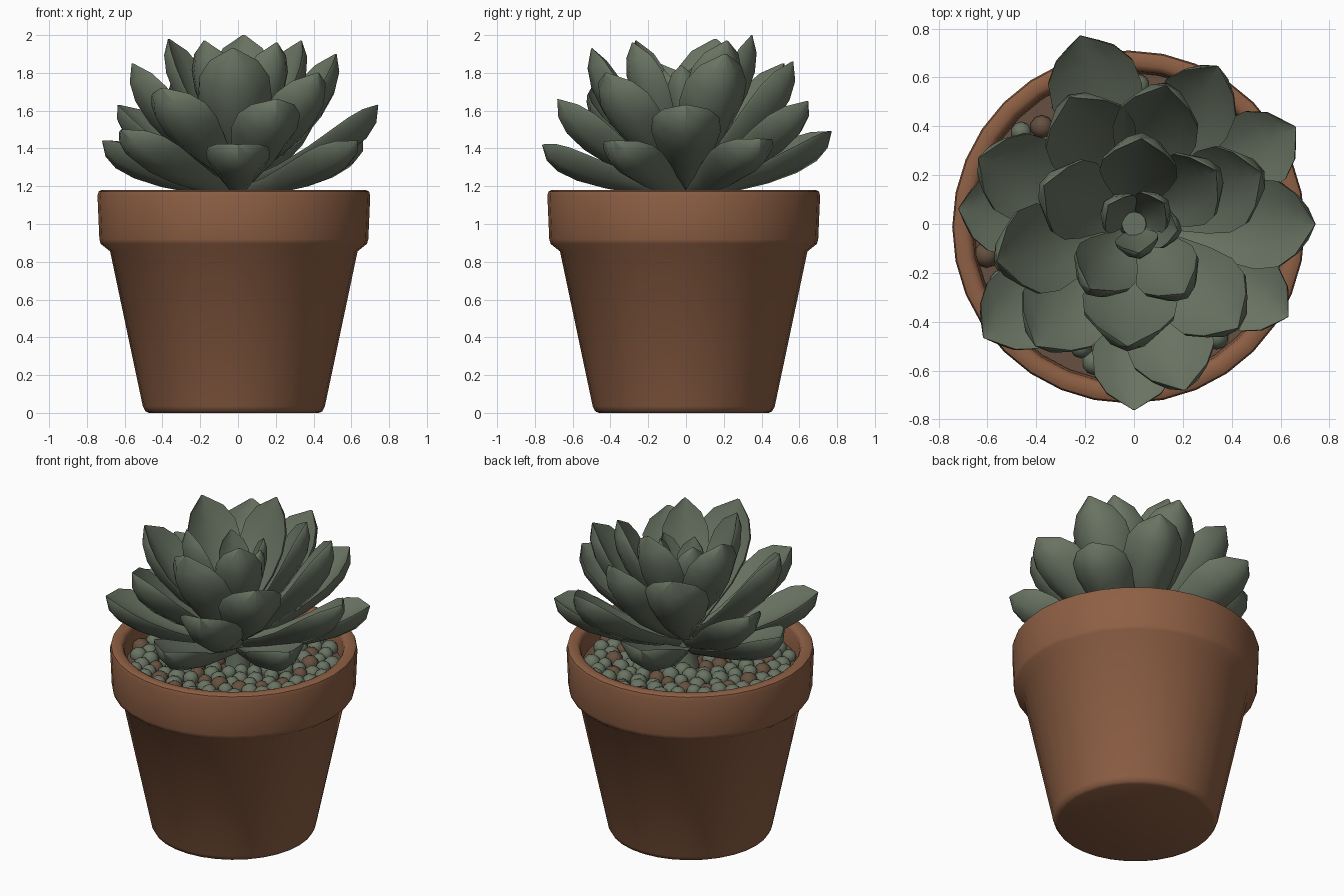
import bpy, bmesh, math, random
from mathutils import Vector

if "Cube" in bpy.data.objects:
    bpy.data.objects.remove(bpy.data.objects["Cube"])

random.seed(4)
CX, CY = -0.022, -0.012      # pot axis


def material(name, rgb):
    m = bpy.data.materials.new(name)
    m.diffuse_color = (*rgb, 1)
    m.use_nodes = True
    m.node_tree.nodes["Principled BSDF"].inputs["Base Color"].default_value = m.diffuse_color
    return m


CLAY = material("terracotta", (0.27, 0.115, 0.058))
LEAF = material("grey green", (0.14, 0.17, 0.122))
SOIL = material("soil brown", (0.13, 0.08, 0.05))


def finish(bm, name, mats, angle=40):
    bmesh.ops.recalc_face_normals(bm, faces=bm.faces)
    me = bpy.data.meshes.new(name)
    bm.to_mesh(me)
    bm.free()
    ob = bpy.data.objects.new(name, me)
    bpy.context.collection.objects.link(ob)
    for m in mats:
        me.materials.append(m)
    bpy.ops.object.select_all(action='DESELECT')
    bpy.context.view_layer.objects.active = ob
    ob.select_set(True)
    bpy.ops.object.shade_smooth_by_angle(angle=math.radians(angle))
    return ob


def lathe(name, profile, mat, cx=CX, cy=CY, n=32):
    bm = bmesh.new()
    rings = [[bm.verts.new((cx + r * math.cos(2 * math.pi * i / n),
                            cy + r * math.sin(2 * math.pi * i / n), z))
              for i in range(n)] for r, z in profile]
    for a, b in zip(rings, rings[1:]):
        for i in range(n):
            j = (i + 1) % n
            bm.faces.new((a[i], a[j], b[j], b[i]))
    bm.faces.new(rings[0])
    bm.faces.new(rings[-1])
    return finish(bm, name, [mat])


# Pot with collar, rounded rim and hollow top
lathe("pot", [(0.45, 0), (0.468, 0.008), (0.482, 0.035), (0.655, 0.855), (0.705, 0.895),
              (0.712, 0.92), (0.722, 1.15), (0.716, 1.172), (0.70, 1.18), (0.665, 1.18),
              (0.648, 1.17), (0.64, 1.15), (0.63, 1.0)], CLAY)
lathe("soil", [(0.63, 1.0), (0.632, 1.045)], SOIL)
lathe("stem", [(0.08, 1.03), (0.06, 1.15), (0.07, 1.3), (0.05, 1.5)], LEAF, 0, 0, 12)

# Pebbles in a sunflower layout
bm = bmesh.new()
N = 150
for k in range(N):
    r = 0.595 * math.sqrt((k + 0.5) / N)
    a = k * 2.39996
    if r < 0.09:
        continue
    s = random.uniform(0.042, 0.054)
    res = bmesh.ops.create_icosphere(bm, subdivisions=2, radius=s)
    bmesh.ops.translate(bm, verts=res["verts"], vec=(
        CX + r * math.cos(a), CY + r * math.sin(a), 1.055 + random.uniform(-0.01, 0.012)))
    tone = 1 if k % 4 == 0 else 0
    for v in res["verts"]:
        for f in v.link_faces:
            f.material_index = tone
finish(bm, "pebbles", [LEAF, SOIL], 60)


# One fleshy leaf: curved spine, cupped upper face, rounded underside
WIDTHS = [(0, 0.3), (0.2, 0.5), (0.42, 0.82), (0.62, 1.0), (0.78, 0.95), (0.9, 0.66), (1, 0.04)]
US = (-1, -0.55, 0, 0.55, 1)


def leaf(name, deg, tip_r, tip_z, width, base_r, base_z, thick):
    a = math.radians(deg)
    out = Vector((math.cos(a), math.sin(a), 0))
    side = Vector((-math.sin(a), math.cos(a), 0))
    up = Vector((0, 0, 1))
    p0 = out * base_r + up * base_z
    p2 = out * tip_r + up * tip_z
    p1 = p0 + out * (tip_r - base_r) * 0.66 + up * (tip_z - base_z) * 0.36
    h = width / 2
    bm = bmesh.new()
    rings = []
    for t, w in WIDTHS:
        p = p0 * (1 - t) ** 2 + p1 * 2 * t * (1 - t) + p2 * t * t
        tan = ((p1 - p0) * (1 - t) + (p2 - p1) * t).normalized()
        nor = tan.cross(side).normalized()
        if nor.dot(up - out * 0.5) < 0:
            nor = -nor
        body = thick * (0.35 + 0.65 * w) if t < 0.7 else thick * w
        ring = []
        for u in US:                     # upper face
            ring.append(bm.verts.new(p + side * u * h * w + nor * (0.3 * h * w * u * u + 0.008 * w)))
        for u in reversed(US):           # underside
            drop = body * (0.14 + 0.86 * (1 - u * u))
            ring.append(bm.verts.new(p + side * u * h * w * 0.98
                                     + nor * (0.3 * h * w * u * u - drop)))
        rings.append(ring)
    n = len(rings[0])
    for q, s in zip(rings, rings[1:]):
        for i in range(n):
            j = (i + 1) % n
            bm.faces.new((q[i], q[j], s[j], s[i]))
    bm.faces.new(rings[0])
    bm.faces.new(rings[-1])
    finish(bm, name, [LEAF], 50)


# Leaf tiers: (angle, tip radius, tip height, width)
LOWER = [(106, 0.80, 1.49, 0.38), (31, 0.77, 1.45, 0.34), (-31, 0.735, 1.44, 0.32),
         (-90, 0.76, 1.42, 0.34), (217, 0.77, 1.5, 0.36), (175, 0.72, 1.44, 0.34)]
LOW_MID = [(62, 0.73, 1.65, 0.34), (0, 0.74, 1.63, 0.37), (-73, 0.71, 1.66, 0.36),
           (157, 0.69, 1.63, 0.36)]
UPPER_MID = [(117, 0.58, 1.85, 0.38), (77, 0.58, 1.86, 0.35), (22, 0.56, 1.9, 0.36),
             (-45, 0.6, 1.8, 0.37), (-93, 0.50, 1.93, 0.39), (231, 0.64, 1.72, 0.38),
             (195, 0.58, 1.85, 0.37)]
INNER = [(157, 0.40, 1.98, 0.34), (85, 0.35, 2.0, 0.32), (33, 0.40, 1.97, 0.32),
         (-54, 0.35, 1.96, 0.28), (236, 0.32, 1.97, 0.28)]
HEART = [(143, 0.13, 1.86, 0.19), (35, 0.15, 1.86, 0.19), (-80, 0.12, 1.82, 0.18),
         (-8, 0.18, 1.84, 0.17)]
for tier, leaves, br, bz, th in (("lower", LOWER, 0.05, 1.18, 0.09),
                                 ("low_mid", LOW_MID, 0.05, 1.22, 0.09),
                                 ("upper_mid", UPPER_MID, 0.04, 1.27, 0.09),
                                 ("inner", INNER, 0.04, 1.36, 0.075),
                                 ("heart", HEART, 0.02, 1.42, 0.045)):
    for i, (deg, r, z, w) in enumerate(leaves):
        leaf(f"{tier}_leaf_{i + 1}", deg, r, z, w, br, bz, th)
